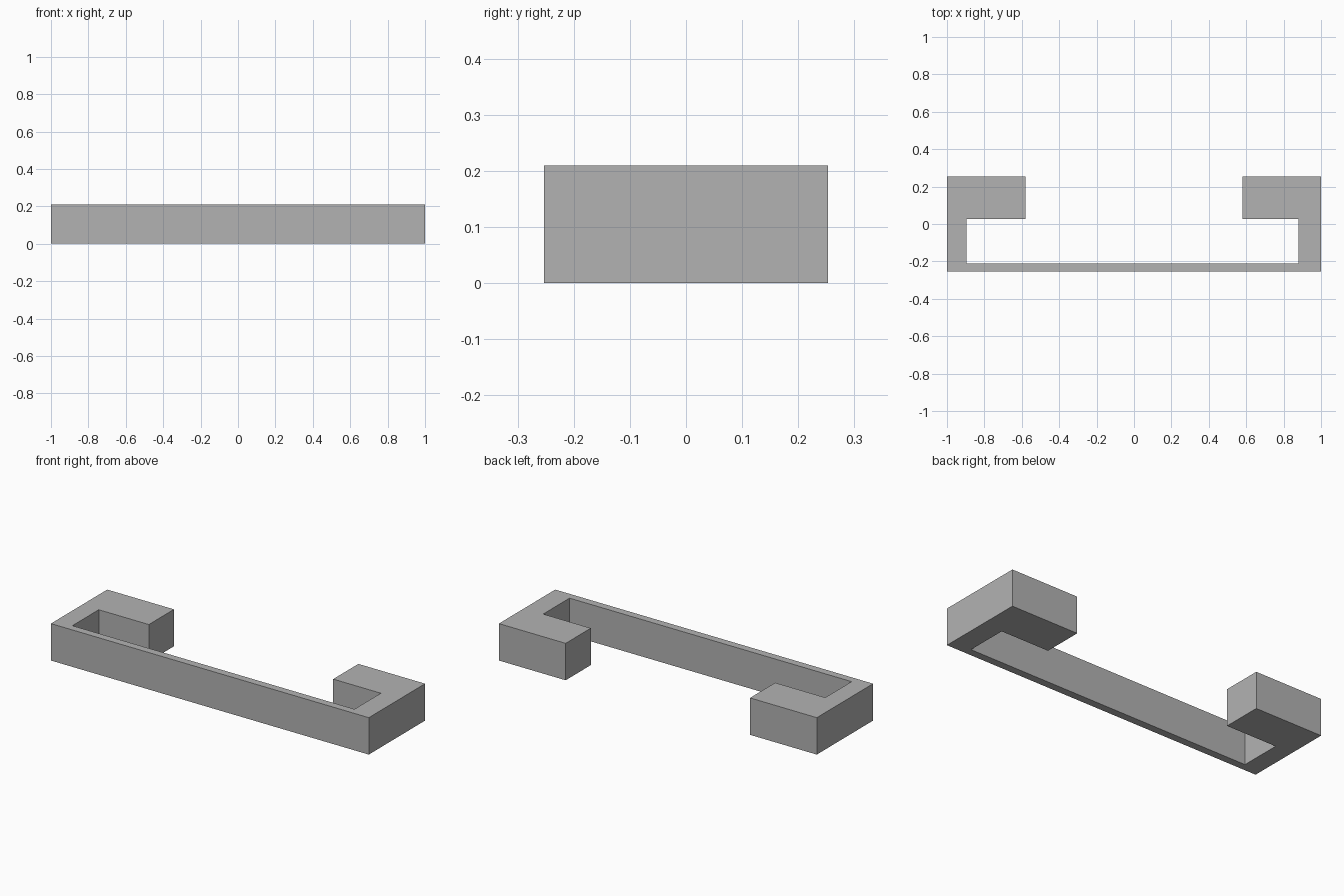
import bpy
import bmesh

cube = bpy.data.objects.get("Cube")
if cube:
    bpy.data.objects.remove(cube, do_unlink=True)

HEIGHT = 0.21

# Single flat colour
grey = bpy.data.materials.new("plain_grey")
grey.use_nodes = True
colour = (0.45, 0.45, 0.45, 1)
grey.diffuse_color = colour
grey.node_tree.nodes["Principled BSDF"].inputs["Base Color"].default_value = colour

# Plan outline of the bracket, counter-clockwise from the front right corner:
# thin front rail, side arms, and thick hooks turned inward at the back
outline = [
    (-1, -0.253), (1, -0.253), (1, 0.253), (0.58, 0.253),
    (0.58, 0.027), (0.88, 0.027), (0.88, -0.21),
    (-0.895, -0.21), (-0.895, 0.027), (-0.58, 0.027),
    (-0.58, 0.253), (-1, 0.253),
]

# Extrude the outline into a solid
bm = bmesh.new()
base = bm.faces.new([bm.verts.new((x, y, 0)) for x, y in outline])
extruded = bmesh.ops.extrude_face_region(bm, geom=[base], use_keep_orig=True)
top = [v for v in extruded["geom"] if isinstance(v, bmesh.types.BMVert)]
bmesh.ops.translate(bm, verts=top, vec=(0, 0, HEIGHT))
bmesh.ops.recalc_face_normals(bm, faces=bm.faces)

mesh = bpy.data.meshes.new("hooked_bracket")
bm.to_mesh(mesh)
bm.free()
mesh.materials.append(grey)
bracket = bpy.data.objects.new("hooked_bracket", mesh)
bpy.context.collection.objects.link(bracket)
